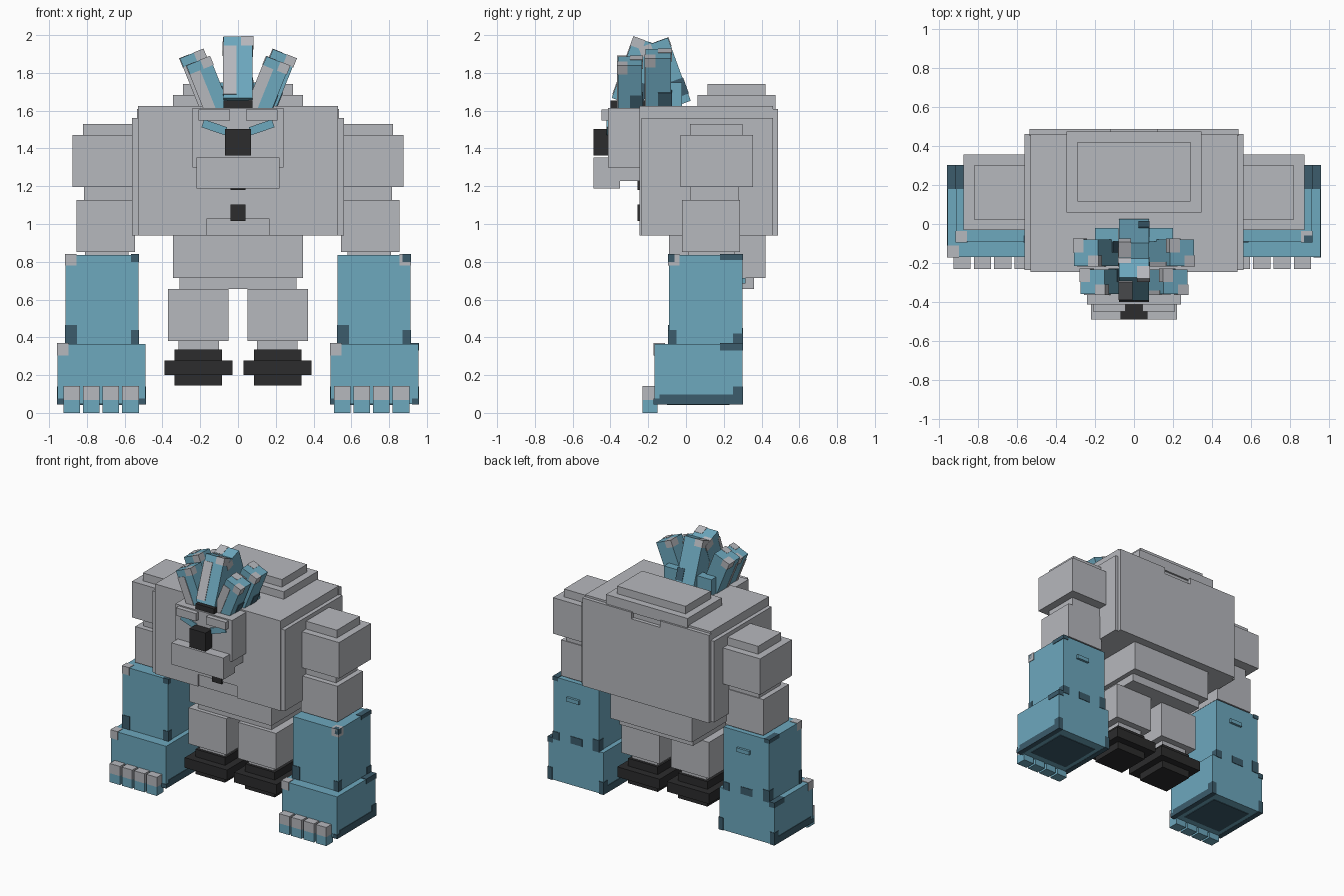
import bpy, bmesh, math
from mathutils import Matrix, Vector

if "Cube" in bpy.data.objects:
    bpy.data.objects.remove(bpy.data.objects["Cube"])


def material(name, rgb):
    m = bpy.data.materials.new(name)
    m.diffuse_color = (*rgb, 1)
    m.use_nodes = True
    m.node_tree.nodes["Principled BSDF"].inputs["Base Color"].default_value = m.diffuse_color
    return m


GREY = material("grey", (0.47, 0.48, 0.51))
TEAL = material("teal", (0.153, 0.392, 0.515))
NAVY = material("navy", (0.045, 0.107, 0.15))
BLACK = material("black", (0.025, 0.025, 0.026))


def box(name, x, y, z, mat, matrix=None):
    """Box from three (low, high) ranges, optionally moved by a matrix."""
    bm = bmesh.new()
    bmesh.ops.create_cube(bm, size=1)
    for v in bm.verts:
        v.co = Vector([(r[0] + r[1]) / 2 + c * (r[1] - r[0]) for r, c in zip((x, y, z), v.co)])
    if matrix:
        bm.transform(matrix)
    me = bpy.data.meshes.new(name)
    bm.to_mesh(me)
    bm.free()
    me.materials.append(mat)
    ob = bpy.data.objects.new(name, me)
    bpy.context.collection.objects.link(ob)
    return ob


def pair(name, x, y, z, mat):
    """Same box on both sides of the body."""
    box(name + "_right", x, y, z, mat)
    box(name + "_left", (-x[1], -x[0]), y, z, mat)


# torso
box("torso", (-.56, .56), (-.235, .46), (.94, 1.56), GREY)
box("torso_upper", (-.53, .53), (-.235, .46), (.942, 1.625), GREY)
pair("chest_side", (.165, .53), (-.245, -.23), (.938, 1.625), GREY)
box("chest_centre", (-.165, .165), (-.245, -.23), (1.03, 1.625), GREY)
box("back_plate", (-.535, .535), (.45, .488), (.938, 1.56), GREY)
pair("back_strip", (.12, .535), (.45, .488), (1.55, 1.61), GREY)
box("back_hump_low", (-.345, .345), (.06, .474), (1.6, 1.682), GREY)
box("back_hump_high", (-.29, .29), (.115, .42), (1.67, 1.74), GREY)
box("chest_badge", (-.04, .04), (-.258, -.24), (1.015, 1.102), BLACK)

# waist and legs
box("waist", (-.345, .345), (-.09, .42), (.715, .95), GREY)
box("pelvis", (-.31, .31), (-.04, .36), (.655, .72), GREY)
pair("thigh", (.05, .37), (-.07, .25), (.38, .656), GREY)
pair("ankle", (.1, .315), (-.015, .2), (.33, .385), GREY)
pair("foot_core", (.085, .335), (-.035, .22), (.145, .335), BLACK)
pair("foot_rim", (.03, .388), (-.09, .275), (.2, .277), BLACK)

# upper arms
pair("shoulder", (.55, .875), (-.03, .355), (1.195, 1.47), GREY)
pair("shoulder_cap", (.5, .82), (.022, .3), (1.46, 1.53), GREY)
pair("arm_joint", (.55, .815), (.02, .28), (1.12, 1.2), GREY)
pair("upper_arm", (.545, .855), (-.02, .287), (.853, 1.127), GREY)
pair("elbow", (.58, .81), (.01, .26), (.83, .86), GREY)

# gauntlets
pair("forearm", (.527, .912), (-.09, .298), (.36, .836), TEAL)
pair("fist", (.49, .955), (-.168, .298), (.047, .365), TEAL)
pair("fist_sole", (.56, .885), (-.1, .23), (.043, .06), NAVY)
E = .004
for side, f0, h0 in (("right", .527, .49), ("left", -.912, -.955)):
    f1, h1 = f0 + .385, h0 + .465
    # fingers: teal tip, grey knuckle
    for i in range(4):
        a = (.507 if f0 > 0 else -.925) + i * .104
        box(f"finger_tip_{side}_{i}", (a, a + .088), (-.23, -.15), (0, .068), TEAL)
        box(f"knuckle_{side}_{i}", (a, a + .088), (-.23, -.15), (.068, .142), GREY)
    # worn corners of the forearm, wrapping around the edges
    box("forearm_wear_a_" + side, (f0 - E, f0 + .06), (-.09 - E, -.06), (.36, .465), NAVY)
    box("forearm_wear_b_" + side, (f1 - .04, f1 + E), (-.09 - E, -.05), (.36, .44), NAVY)
    box("forearm_wear_c_" + side, (f1 - .04, f1 + E), (-.09 - E, -.06), (.8, .836 + E), NAVY)
    box("forearm_wear_d_" + side, (f0 - E, f0 + .05), (.25, .298 + E), (.36, .45), NAVY)
    box("forearm_wear_e_" + side, (f1 - .05, f1 + E), (.25, .298 + E), (.36, .42), NAVY)
    box("forearm_wear_f_" + side, (f0 + .14, f0 + .24), (.29, .298 + E), (.365, .42), NAVY)
    box("forearm_handle_" + side, (f0 + .16, f0 + .265), (.29, .316), (.685, .715), TEAL)
    # worn corners of the fist
    box("fist_chip_" + side, (h0 - E, h0 + .057), (-.168 - E, -.11), (.305, .365 + E), GREY)
    for k, (a, b) in enumerate(((h0 - E, h0 + .035), (h1 - .035, h1 + E))):
        box(f"fist_base_wear_{side}_{k}", (a, b), (-.14, .298 + E), (.045, .098), NAVY)
        box(f"fist_front_wear_{side}_{k}", (a, b), (-.168 - E, -.14), (.045, .075), NAVY)
        box(f"fist_back_wear_{side}_{k}", (a, b), (.25, .298 + E), (.045, .14), NAVY)
pair("forearm_chip", (.855, .912 + E), (-.09 - E, -.035), (.78, .836 + E), GREY)
pair("fist_top_wear", (.915, .955 + E), (.18, .298 + E), (.33, .365 + E), NAVY)
pair("forearm_top_wear", (.872, .912 + E), (.18, .298 + E), (.81, .836 + E), NAVY)

# head
box("head", (-.24, .24), (-.413, -.23), (1.3, 1.615), GREY)
box("jaw", (-.215, .215), (-.36, -.23), (1.227, 1.31), GREY)
box("muzzle", (-.22, .22), (-.49, -.35), (1.187, 1.352), GREY)
box("nose", (-.068, .068), (-.49, -.4), (1.362, 1.502), BLACK)
box("chin_tuft", (-.04, .04), (-.258, -.24), (1.18, 1.228), BLACK)
pair("brow", (.043, .21), (-.448, -.4), (1.547, 1.606), GREY)
for s in (1, -1):
    m = Matrix.Translation((s * .125, -.418, 1.512)) @ Matrix.Rotation(-s * math.radians(19), 4, 'Y')
    box("eye", (-.065, .065), (-.004, .004), (-.022, .022), TEAL, m)


def spike(name, base, tilt, axis, w, d, h):
    """Crystal tuft: teal block, grey stripe on the front left, chipped tip."""
    m = Matrix.Translation(base) @ Matrix.Rotation(math.radians(tilt), 4, axis)
    box(name, (-w, w), (-d, d), (0, h), TEAL, m)
    box(name + "_stripe", (-w - E / 2, -w * .1), (-d - E, -d + .02), (.02, h - .05), GREY, m)
    box(name + "_chip_a", (-w - E, -w * .2), (0, d + E), (h - .05, h + E / 2), GREY, m)
    box(name + "_chip_b", (w * .2, w + E), (-d - E, -d * .2), (h - .05, h + E / 2), GREY, m)
    box(name + "_wear", (w * .3, w + E), (0, d + E), (.04, .13), NAVY, m)


# crest of tufts
box("crest_base", (-.078, .078), (-.4, -.08), (1.61, 1.655), BLACK)
spike("crest_front", (0, -.318, 1.64), -20, 'X', .078, .08, .345)
spike("crest_back", (0, -.05, 1.625), 20, 'X', .076, .08, .355)
for s, n in ((1, "right"), (-1, "left")):
    spike("tuft_front_" + n, (s * .1, -.296, 1.585), s * 22, 'Y', .066, .064, .3)
    spike("tuft_back_" + n, (s * .125, -.147, 1.6), s * 22, 'Y', .066, .068, .325)
    box("tuft_small_" + n, (s * .14 - .06, s * .14 + .06), (-.09, -.02), (1.6, 1.75), TEAL)
